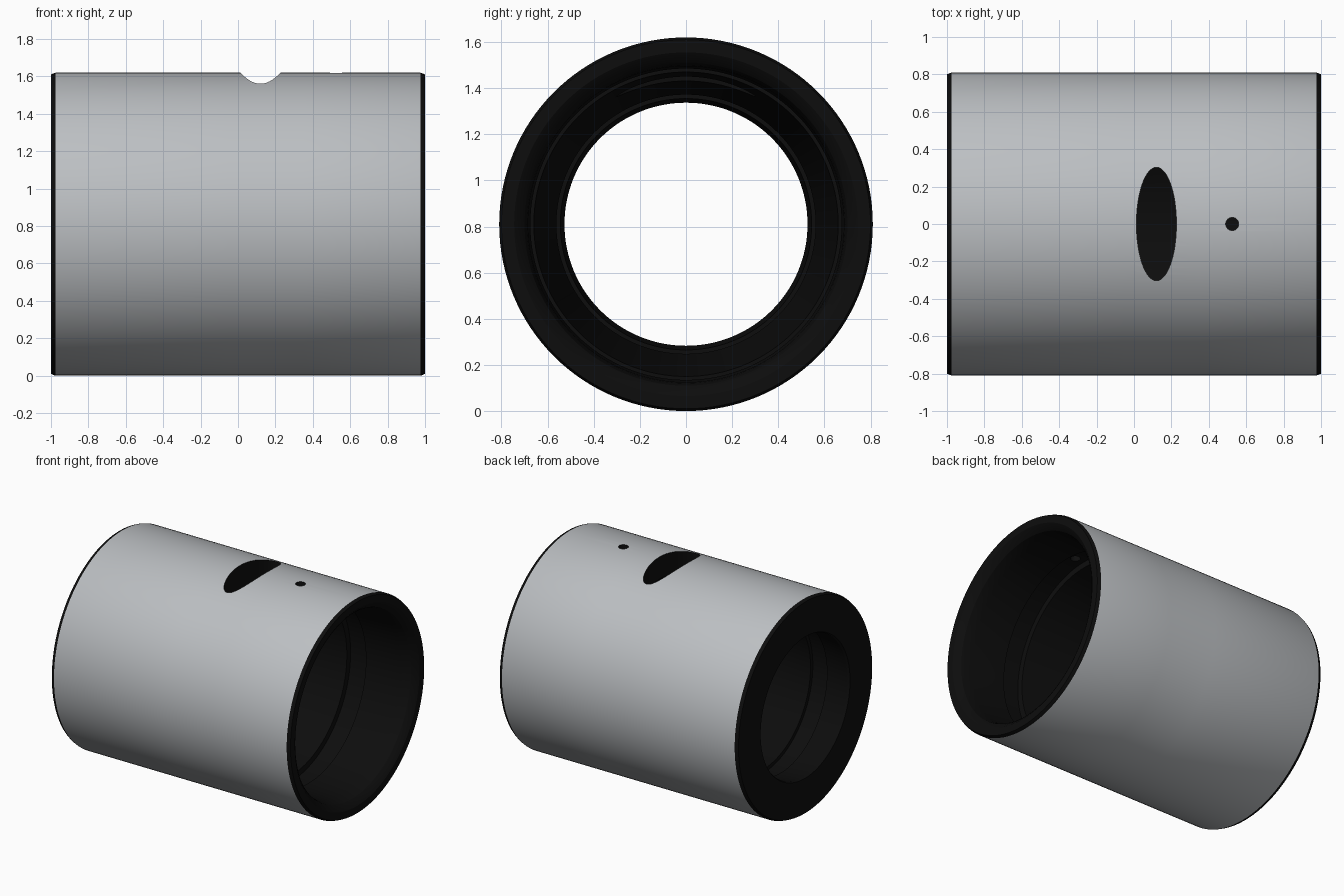
import bpy, bmesh, math

if "Cube" in bpy.data.objects:
    bpy.data.objects.remove(bpy.data.objects["Cube"])

R = 0.81      # outer radius, also the height of the axis
SEGS = 128


def material(name, rgb):
    m = bpy.data.materials.new(name)
    m.diffuse_color = (*rgb, 1)
    m.use_nodes = True
    m.node_tree.nodes["Principled BSDF"].inputs["Base Color"].default_value = m.diffuse_color
    return m


grey = material("grey_shell", (0.5, 0.52, 0.54))
dark = material("dark_finish", (0.004, 0.004, 0.004))


def add_object(name, bm):
    bmesh.ops.recalc_face_normals(bm, faces=bm.faces[:])
    me = bpy.data.meshes.new(name)
    bm.to_mesh(me)
    bm.free()
    me.materials.append(grey)
    me.materials.append(dark)
    ob = bpy.data.objects.new(name, me)
    bpy.context.collection.objects.link(ob)
    return ob


# Closed section (x, radius): the first four points are the grey outer wall
profile = [
    (-0.975, R), (-0.05, R), (0.35, R), (0.975, R),       # outer wall
    (0.985, 0.807), (1.0, 0.80),                          # right rim chamfer
    (1.0, 0.745), (0.985, 0.722), (0.96, 0.70),           # flared mouth
    (0.92, 0.69), (0.88, 0.685),
    (0.60, 0.675), (0.60, 0.705),                         # right ring groove
    (0.45, 0.705), (0.45, 0.66),
    (-0.65, 0.562), (-0.65, 0.59),                        # tapered bore, left groove
    (-0.80, 0.59), (-0.80, 0.545),
    (-0.985, 0.527), (-1.0, 0.535),                       # left bore edge
    (-1.0, 0.80), (-0.985, 0.807),                        # left rim chamfer
]
bm = bmesh.new()
rings = []
for i in range(SEGS):
    a = 2 * math.pi * i / SEGS
    rings.append([bm.verts.new((x, r * math.sin(a), R + r * math.cos(a)))
                  for x, r in profile])
n = len(profile)
for i in range(SEGS):
    p, q = rings[i], rings[(i + 1) % SEGS]
    for j in range(n):
        k = (j + 1) % n
        f = bm.faces.new((p[j], p[k], q[k], q[j]))
        f.material_index = 0 if j < 3 else 1
sleeve = add_object("sleeve", bm)


def drill(name, x, rx, ry, segs):
    """Cut a vertical elliptical hole through the top wall."""
    bm = bmesh.new()
    bmesh.ops.create_cone(bm, cap_ends=True, segments=segs,
                          radius1=1, radius2=1, depth=1)
    for v in bm.verts:
        v.co = (x + v.co.x * rx, v.co.y * ry, 1.5 + v.co.z)
    for f in bm.faces:
        f.material_index = 1
    cutter = add_object(name, bm)
    cutter.hide_render = True
    mod = sleeve.modifiers.new(name, 'BOOLEAN')
    mod.operation = 'DIFFERENCE'
    mod.solver = 'EXACT'
    mod.object = cutter
    bpy.context.view_layer.objects.active = sleeve
    bpy.ops.object.modifier_apply(modifier=name)
    bpy.data.objects.remove(cutter)


# Oval port and small pin hole
drill("oval_port", 0.12, 0.107, 0.303, 64)
drill("pin_hole", 0.525, 0.035, 0.035, 32)

# Smooth walls with sharp rims
bpy.ops.object.select_all(action='DESELECT')
sleeve.select_set(True)
bpy.context.view_layer.objects.active = sleeve
bpy.ops.object.shade_smooth_by_angle(angle=math.radians(25))
